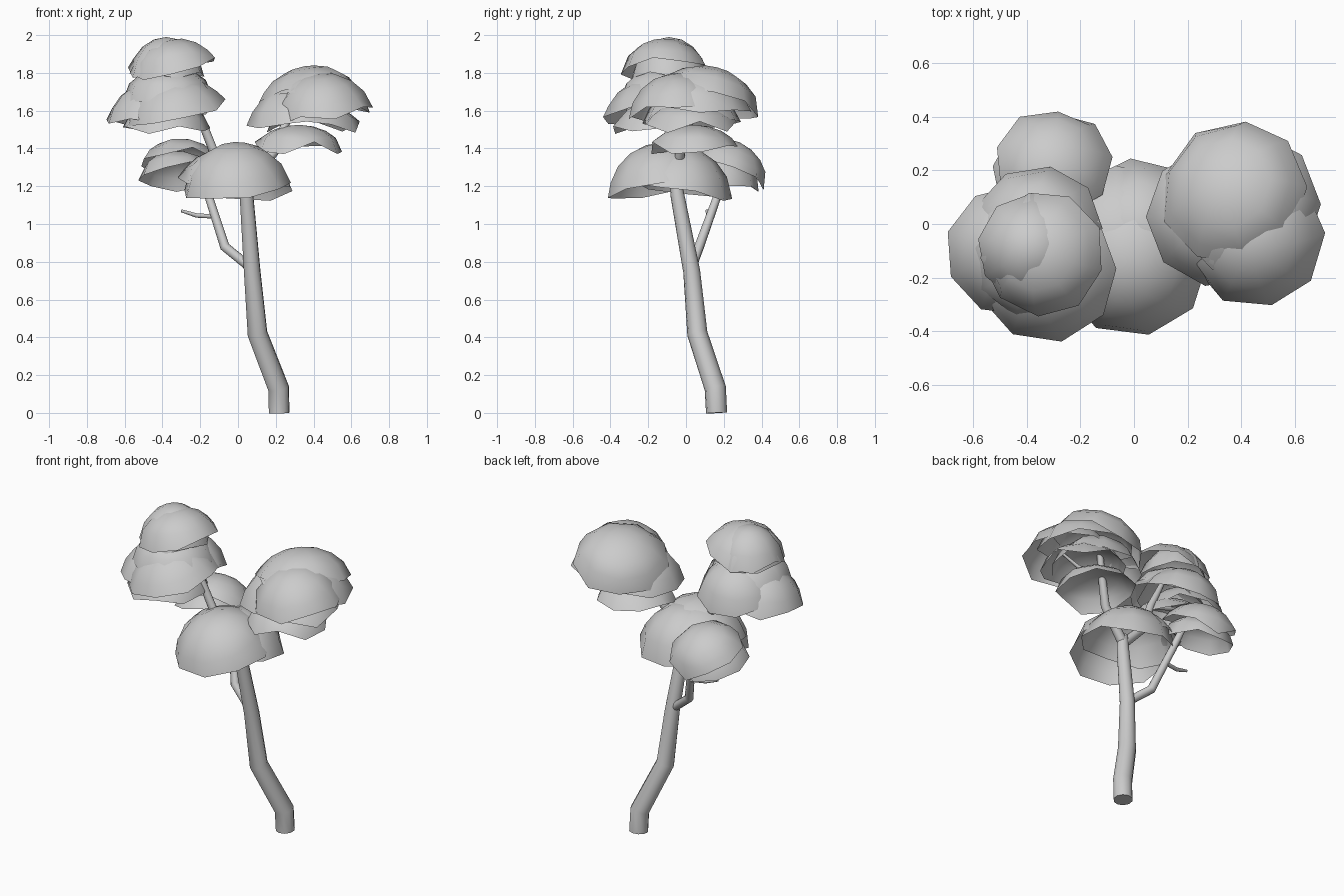
import bpy, bmesh, random
from math import sin, cos, pi, radians
from mathutils import Vector

if "Cube" in bpy.data.objects:
    bpy.data.objects.remove(bpy.data.objects["Cube"])

random.seed(4)


def finish(ob, angle):
    bpy.ops.object.select_all(action='DESELECT')
    ob.select_set(True)
    bpy.context.view_layer.objects.active = ob
    if ob.type == 'CURVE':
        bpy.ops.object.convert(target='MESH')
    bpy.ops.object.shade_smooth_by_angle(angle=radians(angle))


def limb(name, pts):
    """Tapered tube through points (x, y, z, radius)."""
    cu = bpy.data.curves.new(name, 'CURVE')
    cu.dimensions = '3D'
    cu.bevel_depth = 1.0
    cu.bevel_resolution = 3
    cu.use_fill_caps = True
    sp = cu.splines.new('POLY')
    sp.points.add(len(pts) - 1)
    for p, (x, y, z, r) in zip(sp.points, pts):
        p.co = (x, y, z, 1)
        p.radius = r
    ob = bpy.data.objects.new(name, cu)
    bpy.context.collection.objects.link(ob)
    finish(ob, 50)


def leaf_shell(name, c, r, h, tilt, sides=9, rings=4):
    """Open, leaning, slightly flared dome with a ragged rim; c is the rim centre."""
    bm = bmesh.new()
    q = Vector((0, 0, 1)).rotation_difference(Vector((tilt[0], tilt[1], 1)))
    c = Vector(c)
    turn = random.uniform(0, pi)
    tm = radians(74)
    top = bm.verts.new(c + q @ Vector((0, 0, h)))
    prev = None
    for i in range(1, rings + 1):
        t = tm * i / rings
        rad = r * sin(t) / sin(tm)
        z = h * (cos(t) - cos(tm)) / (1 - cos(tm))
        ring = []
        for j in range(sides):
            a = turn + 2 * pi * j / sides
            jag = random.uniform(-0.04, 0.03) if i == rings else 0
            ring.append(bm.verts.new(c + q @ Vector((rad * cos(a), rad * sin(a), z + jag))))
        for j in range(sides):
            k = (j + 1) % sides
            if prev:
                bm.faces.new((prev[j], ring[j], ring[k], prev[k]))
            else:
                bm.faces.new((top, ring[j], ring[k]))
        prev = ring
    me = bpy.data.meshes.new(name)
    bm.to_mesh(me)
    bm.free()
    ob = bpy.data.objects.new(name, me)
    bpy.context.collection.objects.link(ob)
    finish(ob, 60)


# Trunk and branches
limb("trunk", [(.218, .162, 0, .056), (.215, .155, .13, .057), (.103, .06, .42, .054),
               (.075, .03, .75, .045), (.045, -.045, 1.15, .037), (.035, -.06, 1.25, .03)])
limb("left_top_branch", [(.035, -.055, 1.2, .03), (-.12, -.06, 1.36, .026),
                         (-.19, -.08, 1.54, .023), (-.3, -.1, 1.75, .014)])
limb("right_top_branch", [(.035, -.055, 1.2, .03), (.19, -.03, 1.38, .026),
                          (.26, .02, 1.55, .022), (.34, .09, 1.73, .014)])
limb("back_branch", [(.065, .03, .77, .025), (-.07, .07, .88, .026),
                     (-.15, .16, 1.13, .022), (-.2, .22, 1.3, .02), (-.3, .26, 1.38, .014)])
limb("bare_twig", [(-.13, .14, 1.04, .012), (-.22, .12, 1.045, .012), (-.30, .11, 1.07, .008)])
limb("left_twig", [(-.19, -.08, 1.54, .014), (-.32, -.05, 1.56, .012), (-.44, -.08, 1.62, .008)])
limb("right_twig", [(.26, .02, 1.55, .014), (.38, -.04, 1.57, .012), (.48, -.06, 1.63, .008)])

# Foliage clusters: rim centre, radius, height, lean
clusters = {
    "low_front_foliage": [((-.01, -.14, 1.21), .29, .22, (-.1, -.35)),
                          ((.02, -.03, 1.18), .28, .23, (.05, .1)),
                          ((-.04, -.06, 1.24), .28, .17, (-.05, .1))],
    "low_back_foliage": [((-.30, .225, 1.30), .22, .145, (.05, .45)),
                         ((-.32, .19, 1.25), .21, .13, (0, .35))],
    "left_top_foliage": [((-.38, -.09, 1.80), .205, .19, (0, 0)),
                         ((-.34, -.11, 1.82), .235, .16, (-.2, .05)),
                         ((-.33, -.17, 1.58), .275, .20, (-.2, -.2)),
                         ((-.46, -.10, 1.55), .245, .20, (-.1, 0)),
                         ((-.36, -.02, 1.60), .245, .20, (-.1, .15)),
                         ((-.37, -.12, 1.70), .24, .13, (-.05, -.05)),
                         ((-.38, -.16, 1.51), .235, .15, (0, -.1))],
    "right_top_foliage": [((.37, .12, 1.66), .28, .17, (-.25, .25)),
                          ((.45, -.05, 1.60), .265, .20, (-.1, -.2)),
                          ((.42, .07, 1.63), .28, .17, (.05, .2)),
                          ((.31, .03, 1.53), .265, .21, (-.1, 0)),
                          ((.40, .02, 1.52), .25, .13, (0, 0)),
                          ((.32, .04, 1.41), .235, .115, (0, 0))],
}
for name, shells in clusters.items():
    for n, s in enumerate(shells):
        leaf_shell(f"{name}_{n + 1}", *s)
